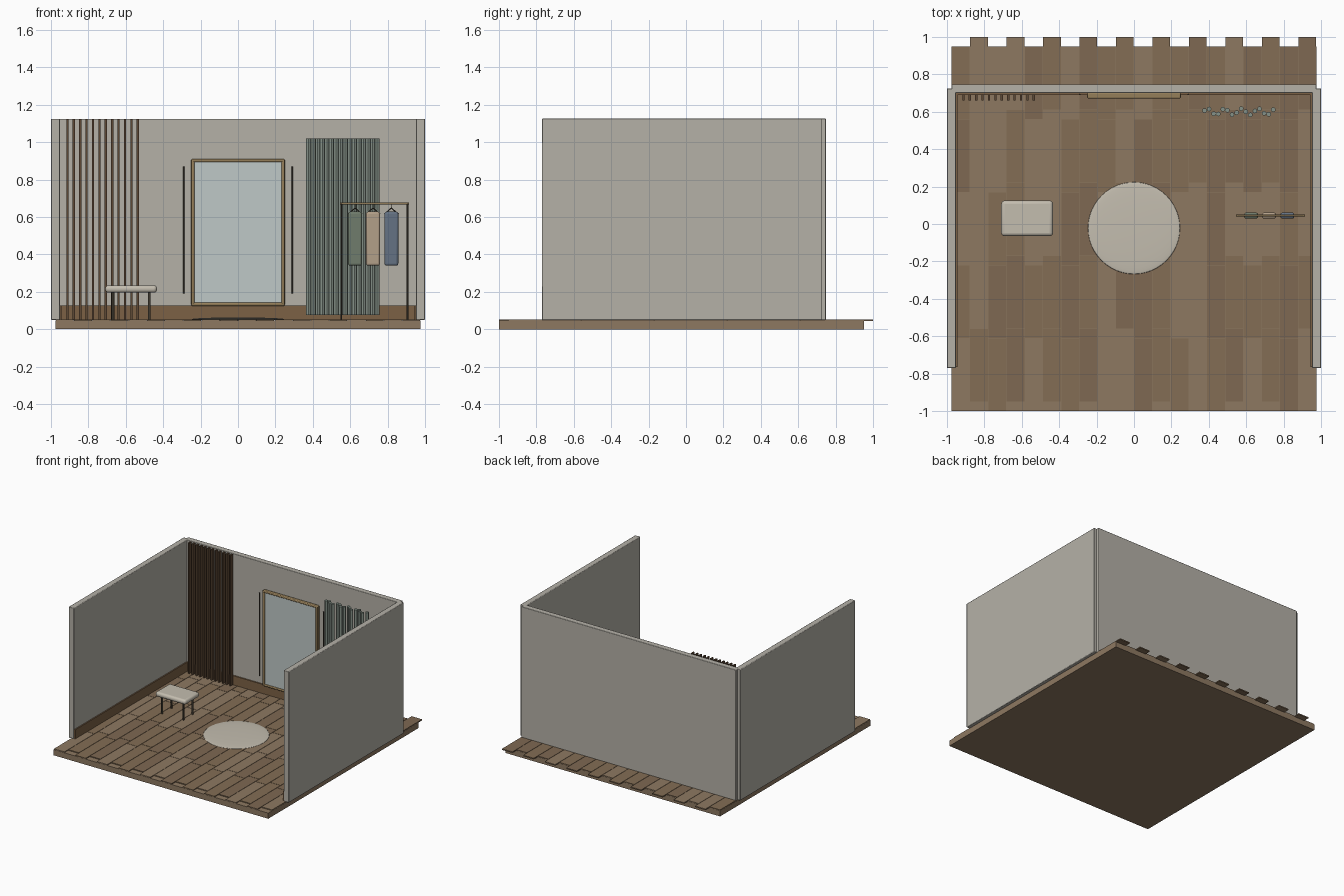
import bpy, math, random
from mathutils import Vector

if "Cube" in bpy.data.objects:
    bpy.data.objects.remove(bpy.data.objects["Cube"])

random.seed(4)


def mat(name, r, g, b):
    m = bpy.data.materials.new(name)
    m.diffuse_color = (r, g, b, 1)
    m.use_nodes = True
    m.node_tree.nodes["Principled BSDF"].inputs["Base Color"].default_value = m.diffuse_color
    return m


WALL = mat("plaster", 0.46, 0.44, 0.39)
WOODS = [mat("oak_light", 0.27, 0.19, 0.12), mat("oak_mid", 0.23, 0.155, 0.09), mat("oak_dark", 0.21, 0.14, 0.085)]
SKIRT = mat("skirting_wood", 0.2, 0.12, 0.06)
SLAT = mat("slat_wood", 0.11, 0.065, 0.035)
BRASS = mat("brass", 0.3, 0.21, 0.1)
GLASS = mat("mirror_glass", 0.52, 0.58, 0.57)
CLOTH = mat("curtain_cloth", 0.24, 0.29, 0.25)
METAL = mat("dark_metal", 0.06, 0.05, 0.035)
CREAM = mat("cream_fabric", 0.55, 0.51, 0.43)


def finish(o, name, m, smooth=False):
    o.name = name
    o.data.materials.append(m)
    if smooth:
        bpy.ops.object.shade_smooth_by_angle()
    return o


def box(name, x0, x1, y0, y1, z0, z1, m, bevel=0, seg=2):
    bpy.ops.mesh.primitive_cube_add(size=1, location=((x0 + x1) / 2, (y0 + y1) / 2, (z0 + z1) / 2))
    o = bpy.context.object
    o.scale = (x1 - x0, y1 - y0, z1 - z0)
    bpy.ops.object.transform_apply(location=False, rotation=False)
    if bevel:
        b = o.modifiers.new("bevel", 'BEVEL')
        b.width, b.segments = bevel, seg
    return finish(o, name, m, bool(bevel))


def rod(name, a, b, r, m, sides=12):
    a, b = Vector(a), Vector(b)
    d = b - a
    bpy.ops.mesh.primitive_cylinder_add(vertices=sides, radius=r, depth=d.length, location=(a + b) / 2,
                                        rotation=d.to_track_quat('Z', 'Y').to_euler())
    return finish(bpy.context.object, name, m, True)


# Floor slab and staggered planks
box("floor_slab", -0.975, 0.975, -1, 0.95, 0, 0.046, WOODS[0])
W, L, G = 0.0975, 0.39, 0.0015
for i in range(20):
    for j in range(5):
        x = -0.975 + i * W
        y = -1 + j * L + 0.05 * (i % 2)
        box(f"plank_{i}_{j}", x + G, x + W - G, y + G, y + L - G, 0.044, 0.053, random.choice(WOODS))

# Walls and skirting
box("back_wall", -0.975, 0.975, 0.7, 0.747, 0.05, 1.125, WALL, 0.004)
box("back_skirting", -0.95, 0.95, 0.689, 0.702, 0.05, 0.128, SKIRT)
for s, side in ((-1, "left"), (1, "right")):
    xs = sorted((s * 0.953, s * 1.0))
    box(side + "_wall", *xs, -0.77, 0.725, 0.05, 1.125, WALL, 0.004)
    xs = sorted((s * 0.943, s * 0.955))
    box(side + "_skirting", *xs, -0.765, 0.7, 0.05, 0.128, SKIRT)

# Wall slats
for i in range(12):
    x = -0.912 + i * 0.0342
    box(f"slat_{i}", x - 0.006, x + 0.006, 0.661, 0.692, 0.053, 1.125, SLAT)

# Mirror with frame and side lights
box("mirror_glass", -0.24, 0.24, 0.68, 0.698, 0.135, 0.9, GLASS)
for s, side in ((-1, "left"), (1, "right")):
    xs = sorted((s * 0.233, s * 0.25))
    box("mirror_frame_" + side, *xs, 0.671, 0.702, 0.125, 0.91, BRASS, 0.006)
    rod("side_light_" + side, (s * 0.29, 0.693, 0.19), (s * 0.29, 0.693, 0.87), 0.004, METAL)
for z, end in ((0.125, "bottom"), (0.893, "top")):
    box("mirror_frame_" + end, -0.25, 0.25, 0.671, 0.702, z, z + 0.017, BRASS, 0.006)

# Curtain folds
for i in range(16):
    x = 0.377 + i * 0.0245
    y = 0.6 + 0.017 * math.sin(i * 1.7 + 0.4)
    rod(f"curtain_fold_{i}", (x, y, 0.075), (x, y, 1.02), 0.0125, CLOTH, 12)

# Stool
box("stool_seat", -0.71, -0.433, -0.065, 0.125, 0.195, 0.235, CREAM, 0.018, 4)
for x in (-0.668, -0.475):
    for y in (-0.03, 0.09):
        rod("stool_leg", (x, y, 0.05), (x, y, 0.2), 0.007, METAL)

# Round rug
bpy.ops.mesh.primitive_uv_sphere_add(segments=48, ring_count=24, radius=1, location=(0, -0.022, 0.054))
rug = bpy.context.object
rug.scale = (0.246, 0.246, 0.009)
bpy.ops.object.transform_apply(location=False, rotation=False)
finish(rug, "round_rug", CREAM)
bpy.ops.object.shade_smooth()

# Clothes rail
for x in (0.552, 0.907):
    rod("rail_post", (x, 0.045, 0.05), (x, 0.045, 0.675), 0.005, METAL)
rod("rail_bar", (0.545, 0.045, 0.672), (0.913, 0.045, 0.672), 0.005, BRASS)

# Garments on hangers
for x, n, c in ((0.626, "green", (0.16, 0.2, 0.15)), (0.722, "tan", (0.45, 0.35, 0.25)),
                (0.82, "blue", (0.13, 0.17, 0.23))):
    box(n + "_garment", x - 0.037, x + 0.037, 0.029, 0.061, 0.34, 0.628, mat(n + "_cloth", *c), 0.011, 3)
    for s in (-1, 1):
        rod(n + "_hanger_arm", (x, 0.045, 0.648), (x + s * 0.038, 0.045, 0.615), 0.003, METAL, 8)
    rod(n + "_hanger_hook", (x, 0.045, 0.645), (x, 0.045, 0.672), 0.002, METAL, 8)
